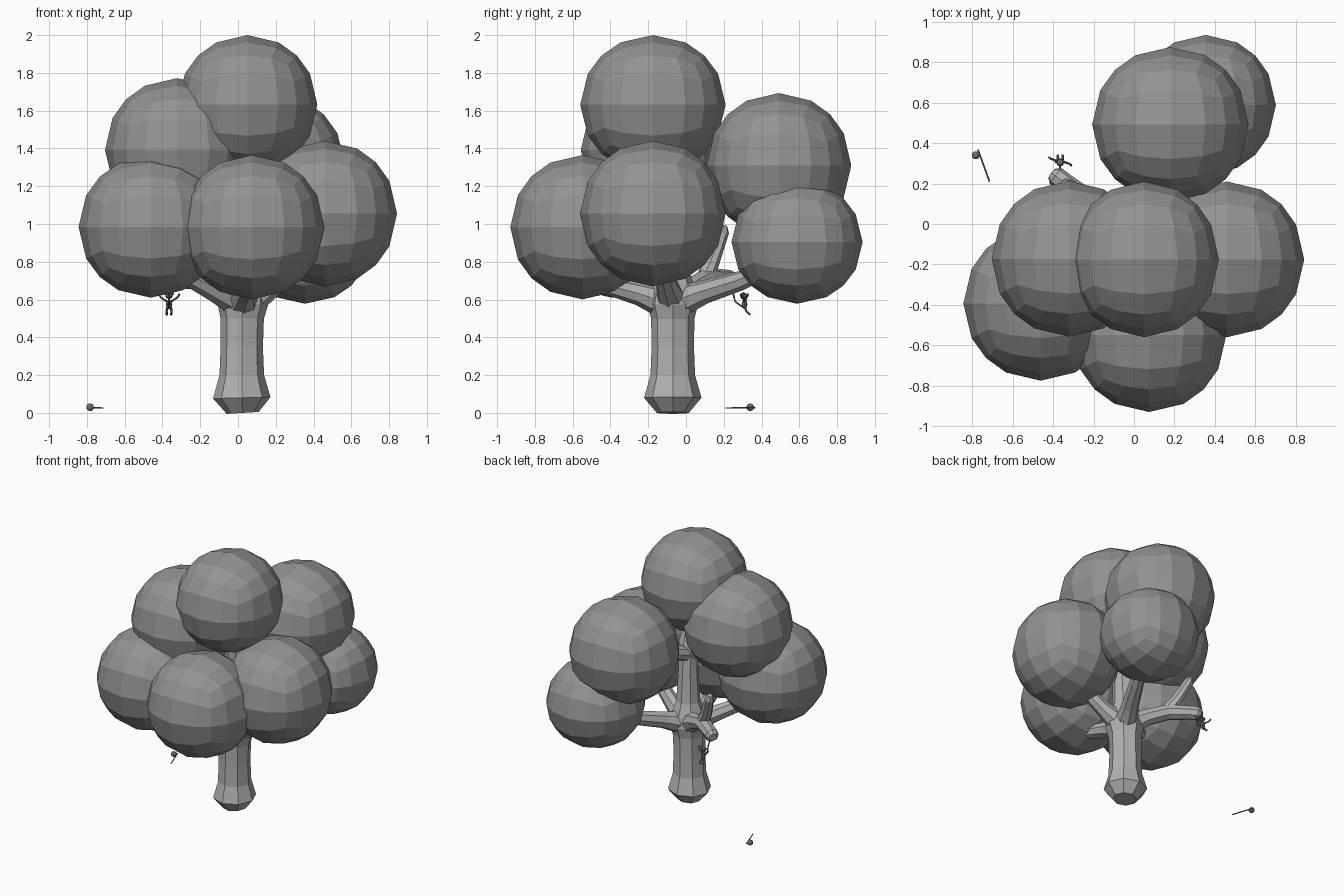
import bpy, bmesh, math
from mathutils import Vector


def material(name, v):
    m = bpy.data.materials.new(name)
    m.diffuse_color = (v, v, v, 1)
    return m


LEAF = material("foliage_grey", 0.29)
BARK = material("bark_light_grey", 0.44)
DARK = material("dark_grey", 0.16)


def finish(bm, name, mat):
    bmesh.ops.recalc_face_normals(bm, faces=bm.faces)
    me = bpy.data.meshes.new(name)
    bm.to_mesh(me)
    bm.free()
    me.materials.append(mat)
    ob = bpy.data.objects.new(name, me)
    bpy.context.collection.objects.link(ob)
    return ob


def add_ball(bm, center, radii, cuts=3):
    """Subdivided cube rounded into a ball of quads."""
    part = bmesh.new()
    bmesh.ops.create_cube(part, size=2)
    bmesh.ops.subdivide_edges(part, edges=part.edges[:], cuts=cuts, use_grid_fill=True)
    c = Vector(center)
    for v in part.verts:
        n = v.co.normalized()
        v.co = c + Vector([n[i] * radii[i] for i in range(3)])
    tmp = bpy.data.meshes.new("tmp")
    part.to_mesh(tmp)
    part.free()
    bm.from_mesh(tmp)
    bpy.data.meshes.remove(tmp)


def add_tube(bm, pts, sides=8):
    """Faceted tube through (x, y, z, radius) points with flat ends."""
    ps = [Vector(p[:3]) for p in pts]
    rings = []
    for i, p in enumerate(ps):
        d = (ps[min(i + 1, len(ps) - 1)] - ps[max(i - 1, 0)]).normalized()
        ref = Vector((0, 1, 0)) if abs(d.z) > 0.8 else Vector((0, 0, 1))
        u = d.cross(ref).normalized()
        w = d.cross(u)
        ring = []
        for k in range(sides):
            a = 2 * math.pi * k / sides
            ring.append(bm.verts.new(p + (u * math.cos(a) + w * math.sin(a)) * pts[i][3]))
        rings.append(ring)
    for a, b in zip(rings, rings[1:]):
        for k in range(sides):
            j = (k + 1) % sides
            bm.faces.new((a[k], a[j], b[j], b[k]))
    bm.faces.new(rings[0][::-1])
    bm.faces.new(rings[-1])


# foliage balls: centre, radii
foliage = {
    "top": ((0.05, -0.175, 1.632), (0.37, 0.385, 0.368)),
    "front": ((0.075, -0.548, 0.983), (0.382, 0.382, 0.382)),
    "front_left": ((-0.462, -0.393, 0.985), (0.382, 0.382, 0.375)),
    "right": ((0.46, -0.175, 1.055), (0.382, 0.385, 0.385)),
    "upper_left": ((-0.322, -0.172, 1.392), (0.382, 0.385, 0.38)),
    "upper_back": ((0.18, 0.492, 1.31), (0.387, 0.383, 0.383)),
    "low_back": ((0.355, 0.588, 0.905), (0.347, 0.347, 0.327)),
}
for key, (c, r) in foliage.items():
    bm = bmesh.new()
    add_ball(bm, c, r)
    finish(bm, "foliage_" + key, LEAF)

# trunk, flared foot to central leader
bm = bmesh.new()
add_tube(bm, [(0.025, -0.07, 0.0, 0.085), (0.02, -0.07, 0.08, 0.152),
              (0.02, -0.07, 0.2, 0.118), (0.02, -0.07, 0.35, 0.112),
              (0.022, -0.07, 0.5, 0.115), (0.025, -0.07, 0.58, 0.135),
              (0.03, -0.07, 0.66, 0.12), (0.03, -0.07, 0.75, 0.085),
              (0.035, -0.08, 1.0, 0.07), (0.04, -0.1, 1.18, 0.075),
              (0.04, -0.14, 1.4, 0.05)])
finish(bm, "trunk", BARK)

# branches reaching into the foliage
branches = {
    "low_back": [(0.03, -0.06, 0.58, 0.09), (0.12, 0.1, 0.64, 0.062),
                 (0.22, 0.29, 0.7, 0.052), (0.33, 0.5, 0.79, 0.04)],
    "front_left": [(0.02, -0.08, 0.58, 0.09), (-0.13, -0.18, 0.65, 0.06),
                   (-0.3, -0.28, 0.74, 0.048), (-0.42, -0.36, 0.85, 0.04)],
    "front": [(0.02, -0.08, 0.57, 0.09), (0.04, -0.25, 0.63, 0.06),
              (0.06, -0.4, 0.67, 0.05), (0.07, -0.52, 0.75, 0.04)],
    "right": [(0.04, -0.07, 0.58, 0.09), (0.18, -0.1, 0.67, 0.058),
              (0.3, -0.13, 0.77, 0.048), (0.42, -0.16, 0.9, 0.04)],
    "hanging": [(0.02, -0.06, 0.58, 0.09), (-0.1, 0.03, 0.66, 0.06),
                (-0.22, 0.11, 0.71, 0.056), (-0.34, 0.2, 0.71, 0.05),
                (-0.385, 0.235, 0.705, 0.05), (-0.405, 0.25, 0.7, 0.03)],
    "stub": [(-0.21, 0.1, 0.71, 0.05), (-0.27, 0.14, 0.81, 0.042),
             (-0.335, 0.195, 0.96, 0.034), (-0.345, 0.2, 0.99, 0.018)],
    "upper_left": [(0.035, -0.09, 1.1, 0.06), (-0.1, -0.11, 1.18, 0.045),
                   (-0.25, -0.15, 1.3, 0.035)],
    "upper_back": [(0.035, -0.09, 1.1, 0.06), (0.08, 0.1, 1.17, 0.045),
                   (0.15, 0.35, 1.27, 0.035)],
}
for key, pts in branches.items():
    bm = bmesh.new()
    add_tube(bm, pts)
    finish(bm, "branch_" + key, BARK)

# small figure hanging below the branch tip
bm = bmesh.new()
fx, fy = -0.365, 0.31
add_ball(bm, (fx, fy, 0.575), (0.017, 0.015, 0.026), 1)
add_ball(bm, (fx, fy - 0.005, 0.62), (0.02, 0.02, 0.018), 1)
for s in (-1, 1):
    add_ball(bm, (fx + s * 0.02, fy - 0.005, 0.632), (0.008, 0.005, 0.008), 1)
    add_tube(bm, [(fx + s * 0.012, fy, 0.59, 0.006), (fx + s * 0.045, fy + s * -0.012, 0.612, 0.005),
                  (fx + s * 0.055, fy - s * 0.02, 0.63, 0.006)], 6)
    add_tube(bm, [(fx + s * 0.009, fy, 0.56, 0.007), (fx + s * 0.013, fy + 0.012, 0.535, 0.006),
                  (fx + s * 0.012, fy + 0.03, 0.52, 0.007)], 6)
# tail hooked up to the branch
add_tube(bm, [(fx, fy - 0.01, 0.56, 0.005), (fx, fy - 0.05, 0.59, 0.005),
              (fx, fy - 0.06, 0.63, 0.005), (fx - 0.01, fy - 0.065, 0.67, 0.005)], 6)
finish(bm, "hanging_figure", DARK)

# little ball and thin stick on the ground
bm = bmesh.new()
add_ball(bm, (-0.783, 0.34, 0.03), (0.021, 0.021, 0.021), 2)
finish(bm, "ground_ball", DARK)
bm = bmesh.new()
add_tube(bm, [(-0.772, 0.368, 0.028, 0.004), (-0.715, 0.21, 0.026, 0.004)], 6)
finish(bm, "ground_stick", DARK)
